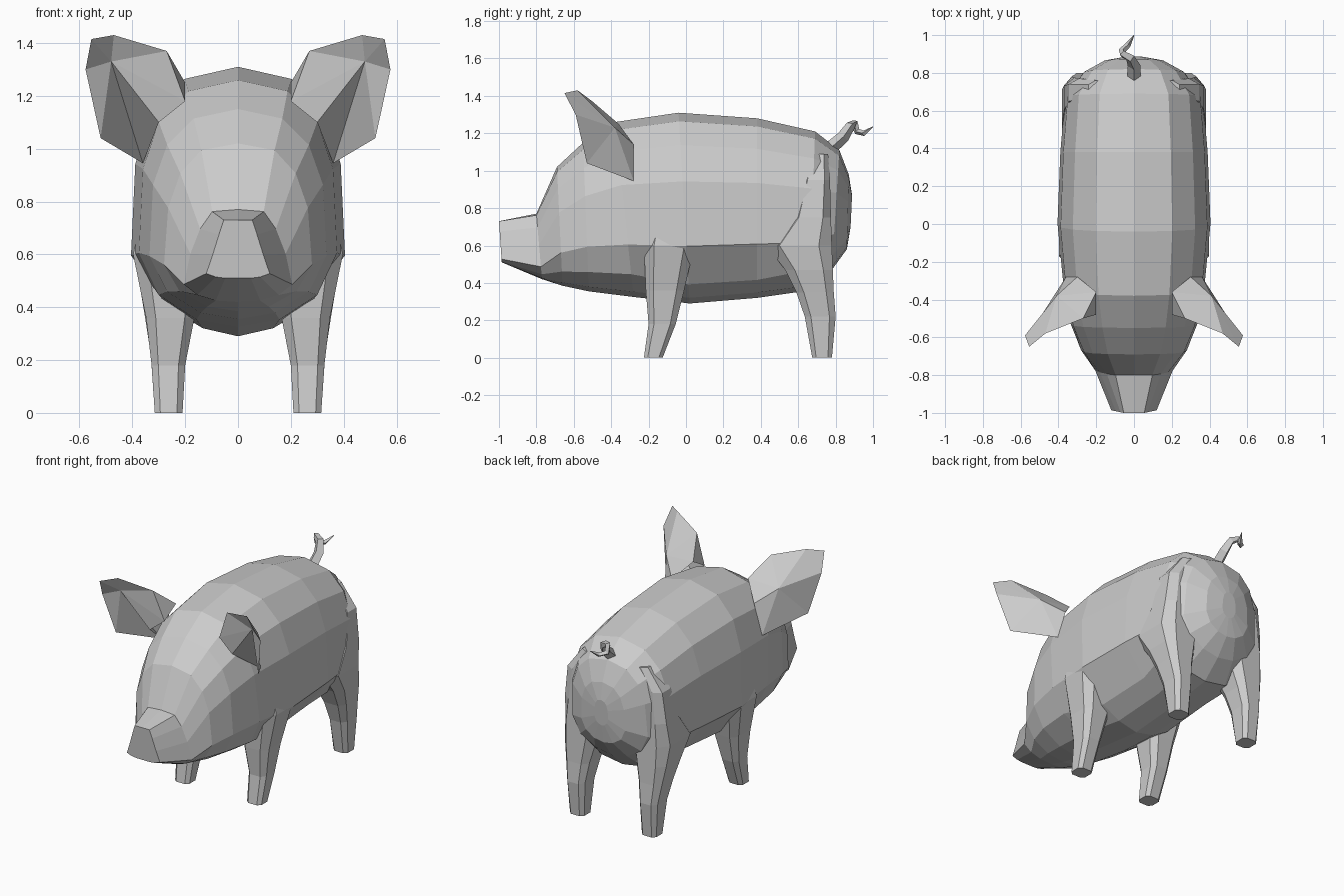
import bpy

if "Cube" in bpy.data.objects:
    bpy.data.objects.remove(bpy.data.objects["Cube"])


def make(name, verts, faces, mirror=False):
    mesh = bpy.data.meshes.new(name)
    mesh.from_pydata(verts, [], faces)
    obj = bpy.data.objects.new(name, mesh)
    bpy.context.collection.objects.link(obj)
    bpy.context.view_layer.objects.active = obj
    bpy.ops.object.mode_set(mode='EDIT')
    bpy.ops.mesh.select_all(action='SELECT')
    bpy.ops.mesh.normals_make_consistent(inside=False)
    bpy.ops.object.mode_set(mode='OBJECT')
    if mirror:
        obj.modifiers.new("mirror", 'MIRROR')
    return obj


def loft(name, rings, mirror=False):
    n = len(rings[0])
    verts = [v for r in rings for v in r]
    faces = [(i * n + j, i * n + (j + 1) % n, (i + 1) * n + (j + 1) % n, (i + 1) * n + j)
             for i in range(len(rings) - 1) for j in range(n)]
    last = (len(rings) - 1) * n
    faces += [tuple(range(n)), tuple(range(last, last + n))]
    return make(name, verts, faces, mirror)


# Body and head: half sections (width, height fractions), blended snout -> body
SNOUT = [(0, 1), (.45, 1), (.6, .75), (.8, .4), (1, .08), (.7, .02), (.4, .0), (0, 0)]
BODY = [(0, 1), (.5, .955), (.8, .83), (.96, .64), (1, .3), (.8, .13), (.42, .03), (0, 0)]
BELLY = BODY[:5] + [(.62, .1), (.33, .03), (0, 0)]  # tucked in between the legs


def section(y_top, y_bot, z_top, z_bot, w, t, shape=BODY):
    half = []
    for (a, b), (c, d) in zip(SNOUT, shape):
        x, f = a + (c - a) * t, b + (d - b) * t
        half.append((x * w, y_bot + (y_top - y_bot) * f, z_bot + (z_top - z_bot) * f))
    return half + [(-x, y, z) for x, y, z in half[-2:0:-1]]


# y top, y bottom, z top, z bottom, half width, blend
stations = [
    (-1, -.985, .73, .51, .12, 0),
    (-.8, -.77, .77, .42, .205, .5), (-.69, -.66, 1.02, .385, .28, .9),
    (-.55, -.52, 1.15, .355, .335, 1), (-.38, -.28, 1.26, .325, .375, 1),
    (-.04, .02, 1.31, .29, .405, 1, BELLY), (.38, .38, 1.28, .32, .39, 1, BELLY),
    (.69, .66, 1.21, .36, .365, 1), (.82, .78, 1.11, .47, .275, 1),
    (.87, .86, .98, .58, .16, 1), (.888, .88, .87, .7, .05, 1)]
loft("body", [section(*s) for s in stations])


# Legs: chamfered box rings given as z, x range, y range
def leg(name, rows):
    c = .6
    outline = [(1, -c), (1, c), (c, 1), (-c, 1), (-1, c), (-1, -c), (-c, -1), (c, -1)]
    rings = [[((x0 + x1 + u * (x1 - x0)) / 2, (y0 + y1 + v * (y1 - y0)) / 2, z)
              for u, v in outline] for z, x0, x1, y0, y1 in rows]
    loft(name, rings, True)


leg("front_legs", [(0, .21, .315, -.225, -.125), (.18, .2, .327, -.20, -.055),
                   (.36, .165, .348, -.215, -.01), (.6, .13, .397, -.225, .045),
                   (.68, .2, .38, -.2, .02)])
leg("hind_legs", [(0, .21, .315, .675, .78), (.22, .2, .33, .635, .80),
                  (.35, .18, .35, .59, .79), (.47, .15, .37, .53, .785),
                  (.6, .12, .382, .43, .78), (.75, .1, .37, .56, .775),
                  (.95, .08, .345, .62, .77), (1.09, .06, .24, .65, .76)])

# Ears: rim outline, a ridge behind and a valley in front
ear = dict(
    top_base=(.2, -.36, 1.25), top_mid=(.27, -.5, 1.37), top_tip=(.47, -.58, 1.43),
    tip=(.555, -.65, 1.415), outer=(.577, -.59, 1.3), low=(.52, -.53, 1.04),
    low_base=(.36, -.28, .945), ridge_base=(.30, -.28, 1.14), ridge=(.41, -.38, 1.23),
    inner_base=(.2, -.48, 1.18), valley_base=(.30, -.49, 1.10), valley=(.48, -.54, 1.33))
key = {k: i for i, k in enumerate(ear)}
rim = list(key)[:7]
back_loop = rim + ["ridge_base"]
ear_faces = [(a, b, "ridge") for a, b in zip(back_loop, back_loop[1:] + back_loop[:1])]
front_loop = rim[1:] + ["valley_base", "inner_base"]
ear_faces += [(a, b, "valley") for a, b in zip(front_loop, front_loop[1:] + front_loop[:1])]
ear_faces.append(("top_base", "top_mid", "inner_base"))
make("ears", list(ear.values()), [[key[k] for k in f] for f in ear_faces], True)

# Curly tail: tapered four-sided tube
curve = bpy.data.curves.new("tail", 'CURVE')
curve.dimensions = '3D'
curve.bevel_depth = .037
curve.bevel_resolution = 0
curve.use_fill_caps = True
path = [(0, .76, 1.11, 1), (0, .84, 1.18, .9), (-.02, .88, 1.24, .7), (-.06, .90, 1.255, .55),
        (-.065, .915, 1.21, .5), (-.03, .95, 1.2, .4), (0, 1.0, 1.235, .05)]
spline = curve.splines.new('POLY')
spline.points.add(len(path) - 1)
spline.use_smooth = False
for p, (x, y, z, r) in zip(spline.points, path):
    p.co = (x, y, z, 1)
    p.radius = r
bpy.context.collection.objects.link(bpy.data.objects.new("tail", curve))
